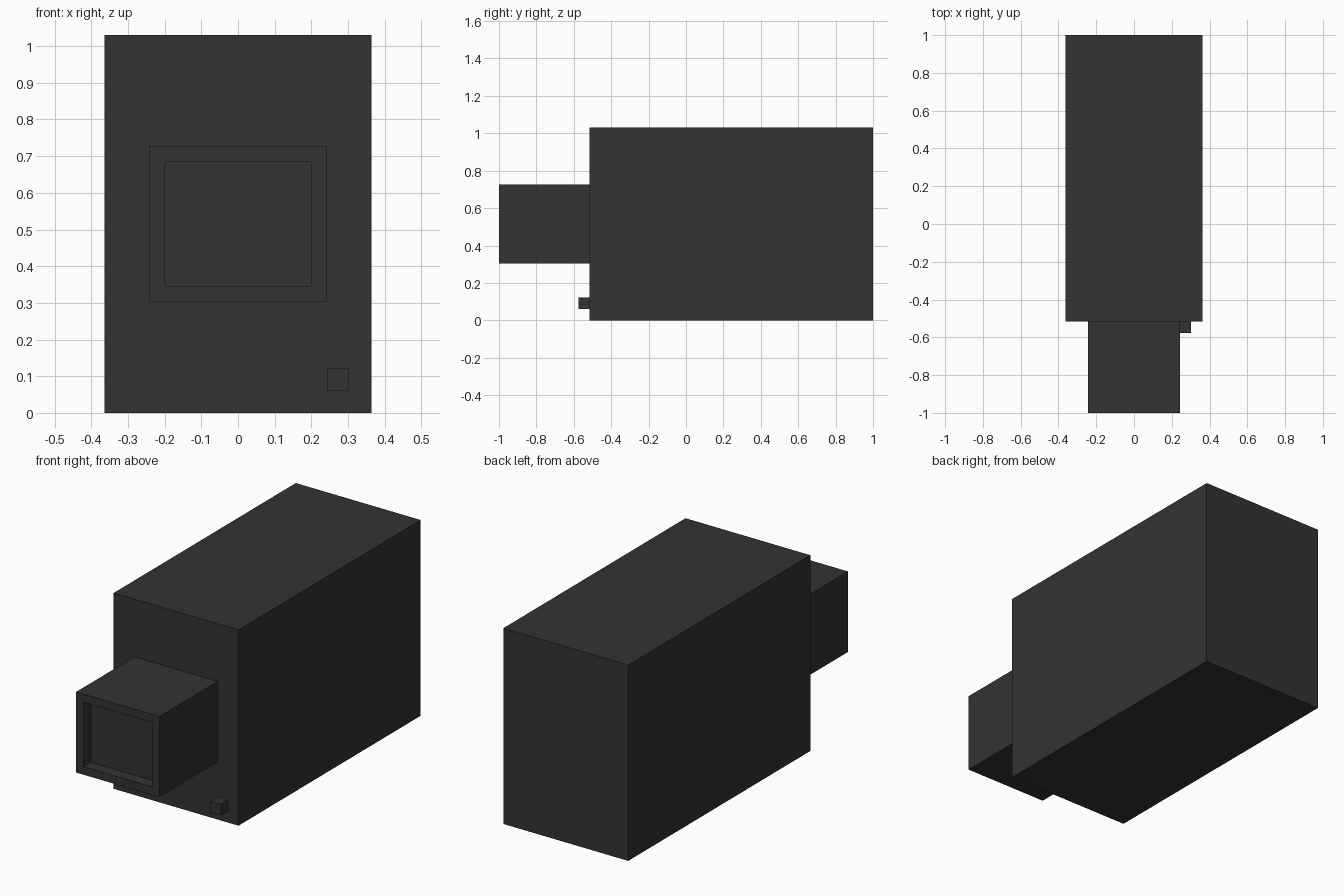
import bpy, bmesh

if "Cube" in bpy.data.objects:
    bpy.data.objects.remove(bpy.data.objects["Cube"])

U = 2 / 33  # modelling grid unit

mat = bpy.data.materials.new("charcoal")
mat.diffuse_color = (0.033, 0.033, 0.033, 1)
mat.use_nodes = True
mat.node_tree.nodes["Principled BSDF"].inputs["Base Color"].default_value = mat.diffuse_color


def box(name, x, y, z, inset_front=None):
    """Box from (min, max) ranges in grid units; optional recessed front panel."""
    bm = bmesh.new()
    bmesh.ops.create_cube(bm, size=1)
    for v in bm.verts:
        v.co = [r[1] * U if c > 0 else r[0] * U for c, r in zip(v.co, (x, y, z))]
    bm.normal_update()
    if inset_front:
        border, depth = inset_front
        front = [f for f in bm.faces if f.normal.y < -0.9]
        bmesh.ops.inset_region(bm, faces=front, thickness=border * U)
        walls = bmesh.ops.extrude_discrete_faces(bm, faces=front)["faces"]
        bmesh.ops.translate(bm, verts=walls[0].verts, vec=(0, depth * U, 0))
        bmesh.ops.recalc_face_normals(bm, faces=bm.faces)
    mesh = bpy.data.meshes.new(name)
    bm.to_mesh(mesh)
    bm.free()
    mesh.materials.append(mat)
    obj = bpy.data.objects.new(name, mesh)
    bpy.context.collection.objects.link(obj)
    return obj


# Main housing
box("housing", (-6, 6), (-8.5, 16.5), (0, 17))
# Protruding hood with recessed window
box("hood", (-4, 4), (-16.5, -8.5), (5, 12), inset_front=(1, 1))
# Small button on the lower right of the front
box("button", (4, 5), (-9.5, -8.5), (1, 2))
